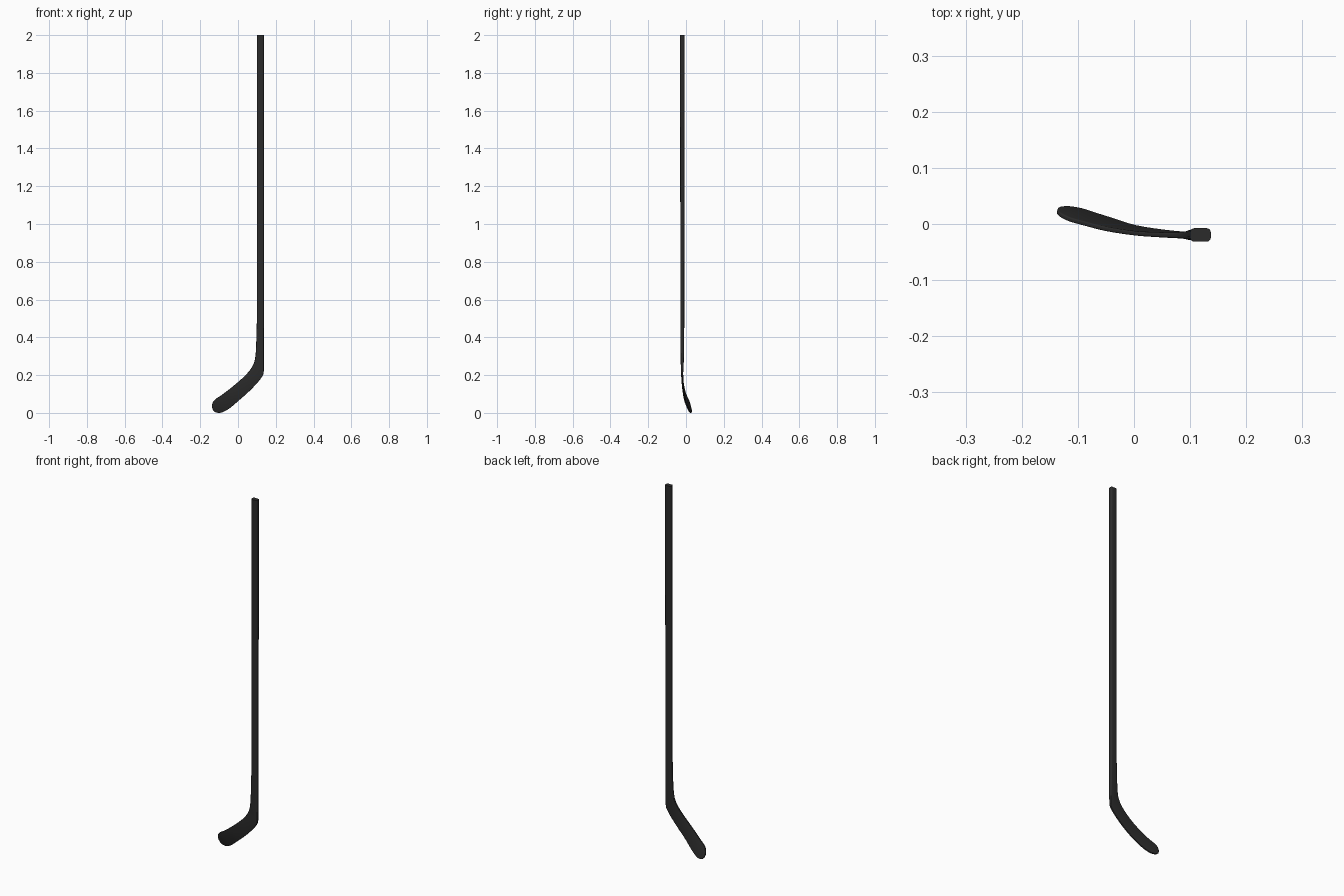
import bpy, bmesh, math
from mathutils import Vector

if "Cube" in bpy.data.objects:
    bpy.data.objects.remove(bpy.data.objects["Cube"])

# Stations from butt end to toe: inner edge (x, y, z), outer edge (x, y, z), thickness
STATIONS = [
    ((.100, -.0195, 2.00), (.137, -.0195, 2.00), .024),
    ((.100, -.0195, 1.20), (.137, -.0195, 1.20), .022),
    ((.100, -.0195, 0.50), (.137, -.0195, 0.50), .021),
    ((.096, -.0195, .360), (.137, -.0195, .340), .019),
    ((.092, -.0200, .300), (.137, -.0200, .260), .016),
    ((.084, -.0200, .263), (.136, -.0205, .215), .012),
    ((.067, -.0200, .232), (.129, -.0205, .194), .010),
    ((.040, -.0190, .200), (.105, -.0190, .162), .009),
    ((.000, -.0165, .163), (.060, -.0145, .115), .008),
    ((-.050, -.009, .122), (.005, -.006, .066), .008),
    ((-.090, .001, .092), (-.040, .008, .028), .008),
    ((-.115, .008, .076), (-.072, .018, .008), .008),
    ((-.130, .015, .061), (-.094, .025, .001), .008),
    ((-.137, .021, .042), (-.117, .029, .003), .007),
    ((-.136, .026, .026), (-.131, .029, .014), .005),
]


def catmull(a, b, c, d, t):
    return 0.5 * (2 * b + (c - a) * t + (2 * a - 5 * b + 4 * c - d) * t * t
                  + (3 * b - a - 3 * c + d) * t ** 3)


def rounded_rect(w, t, seg=4):
    r = min(w, t) * 0.32
    pts = []
    for k, (sx, sy) in enumerate(((1, 1), (-1, 1), (-1, -1), (1, -1))):
        for i in range(seg + 1):
            a = math.pi / 2 * (k + i / seg)
            pts.append((sx * (w / 2 - r) + r * math.cos(a),
                        sy * (t / 2 - r) + r * math.sin(a)))
    return pts


# Smooth the stations below the straight shaft
st = [(Vector(u), Vector(l), t) for u, l, t in STATIONS]
sections = st[:2]
for i in range(2, len(st) - 1):
    q = [st[max(i - 1, 2)], st[i], st[i + 1], st[min(i + 2, len(st) - 1)]]
    for k in range(4):
        sections.append(tuple(catmull(*[s[j] for s in q], k / 4) for j in range(3)))
sections.append(st[-1])

# Loft a rounded rectangle through all sections
bm = bmesh.new()
rings = []
mids = [(u + l) / 2 for u, l, t in sections]
for i, (u, l, t) in enumerate(sections):
    tangent = mids[min(i + 1, len(mids) - 1)] - mids[max(i - 1, 0)]
    across = l - u
    n = across.cross(tangent).normalized()
    a = across.normalized()
    rings.append([bm.verts.new(mids[i] + a * p + n * q)
                  for p, q in rounded_rect(across.length, t)])
for r0, r1 in zip(rings, rings[1:]):
    for j in range(len(r0)):
        k = (j + 1) % len(r0)
        bm.faces.new((r0[j], r0[k], r1[k], r1[j]))
bm.faces.new(rings[0])
bm.faces.new(rings[-1])
bmesh.ops.recalc_face_normals(bm, faces=bm.faces)

mesh = bpy.data.meshes.new("hockey_stick")
bm.to_mesh(mesh)
bm.free()
stick = bpy.data.objects.new("hockey_stick", mesh)
bpy.context.collection.objects.link(stick)

# Single dark colour
mat = bpy.data.materials.new("charcoal black")
mat.diffuse_color = (0.024, 0.024, 0.024, 1)
mat.use_nodes = True
mat.node_tree.nodes["Principled BSDF"].inputs["Base Color"].default_value = mat.diffuse_color
mesh.materials.append(mat)

bpy.context.view_layer.objects.active = stick
stick.select_set(True)
bpy.ops.object.shade_smooth_by_angle(angle=math.radians(40))
